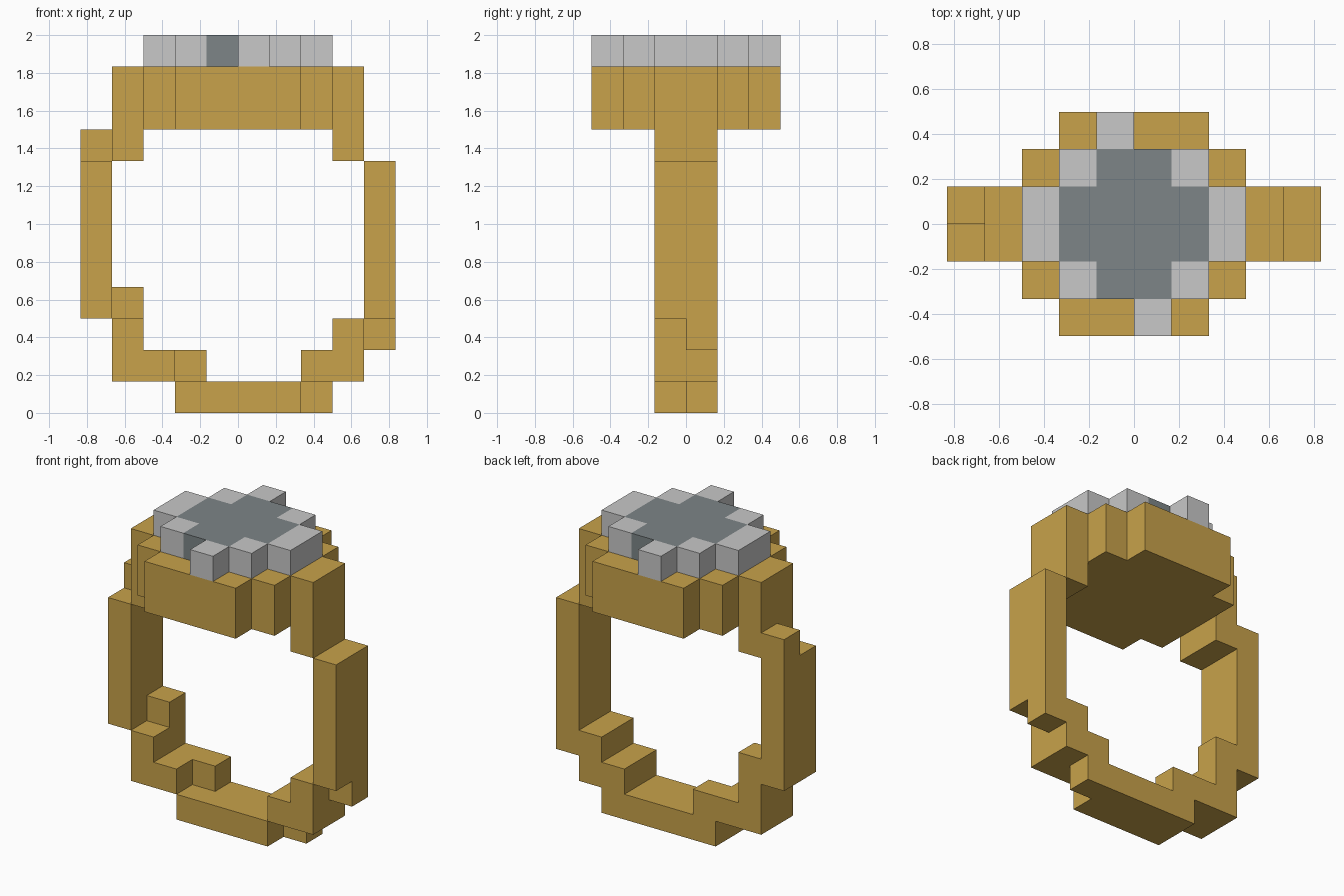
import bpy, bmesh
from mathutils import Vector

if "Cube" in bpy.data.objects:
    bpy.data.objects.remove(bpy.data.objects["Cube"])

U = 1 / 6  # size of one block


def material(name, rgb):
    m = bpy.data.materials.new(name)
    m.diffuse_color = (*rgb, 1)
    m.use_nodes = True
    m.node_tree.nodes["Principled BSDF"].inputs["Base Color"].default_value = m.diffuse_color
    return m


gold = material("gold", (0.578, 0.361, 0.069))
silver = material("light silver", (0.578, 0.578, 0.578))
slate = material("slate grey", (0.205, 0.235, 0.242))


def part(name, mat, boxes):
    """Fuse block boxes (x0, x1, y0, y1, z0, z1) into one outer skin."""
    cells = {(x, y, z) for a, b, c, d, e, f in boxes
             for x in range(a, b) for y in range(c, d) for z in range(e, f)}
    bm = bmesh.new()
    verts = {}
    for cell in sorted(cells):
        for axis in range(3):
            for side in (0, 1):
                near = list(cell)
                near[axis] += 2 * side - 1
                if tuple(near) in cells:
                    continue
                loop = []
                for s, t in ((0, 0), (1, 0), (1, 1), (0, 1)):
                    p = list(cell)
                    p[axis] += side
                    p[(axis + 1) % 3] += s
                    p[(axis + 2) % 3] += t
                    p = tuple(p)
                    if p not in verts:
                        verts[p] = bm.verts.new(Vector(p) * U)
                    loop.append(verts[p])
                bm.faces.new(loop if side else loop[::-1])
    bmesh.ops.dissolve_limit(bm, angle_limit=0.01, verts=bm.verts[:], edges=bm.edges[:])
    mesh = bpy.data.meshes.new(name)
    bm.to_mesh(mesh)
    bm.free()
    mesh.materials.append(mat)
    obj = bpy.data.objects.new(name, mesh)
    bpy.context.collection.objects.link(obj)


# Ring band: full-width blocks, then blocks found only in the back layer
full = [(-2, 2, 0, 1), (-4, -2, 1, 2), (2, 4, 1, 2), (-4, -3, 2, 3),
        (3, 4, 2, 3), (-5, -4, 3, 8), (4, 5, 3, 8)]
back = [(2, 3, 0, 1), (-2, -1, 1, 2), (-4, -3, 3, 4), (4, 5, 2, 3), (-5, -4, 8, 9)]
part("ring_band", gold,
     [(a, b, -1, 1, c, d) for a, b, c, d in full] +
     [(a, b, 0, 1, c, d) for a, b, c, d in back])

# Stepped head holding the stone, with a shoulder on each side
part("ring_head", gold,
     [(-4, 4, -1, 1, 9, 11), (-3, 3, -2, 2, 9, 11), (-2, 2, -3, 3, 9, 11),
      (-4, -3, -1, 1, 8, 9), (3, 4, -1, 1, 8, 9)])

# Stone
part("stone", slate, [(-2, 2, -1, 1, 11, 12), (-1, 1, -2, 2, 11, 12)])

# Setting around the stone: sides, corners and two offset prongs
part("stone_setting", silver,
     [(x, x + 1, -1, 1, 11, 12) for x in (-3, 2)] +
     [(x, x + 1, y, y + 1, 11, 12) for x in (-2, 1) for y in (-2, 1)] +
     [(-1, 0, 2, 3, 11, 12), (0, 1, -3, -2, 11, 12)])
